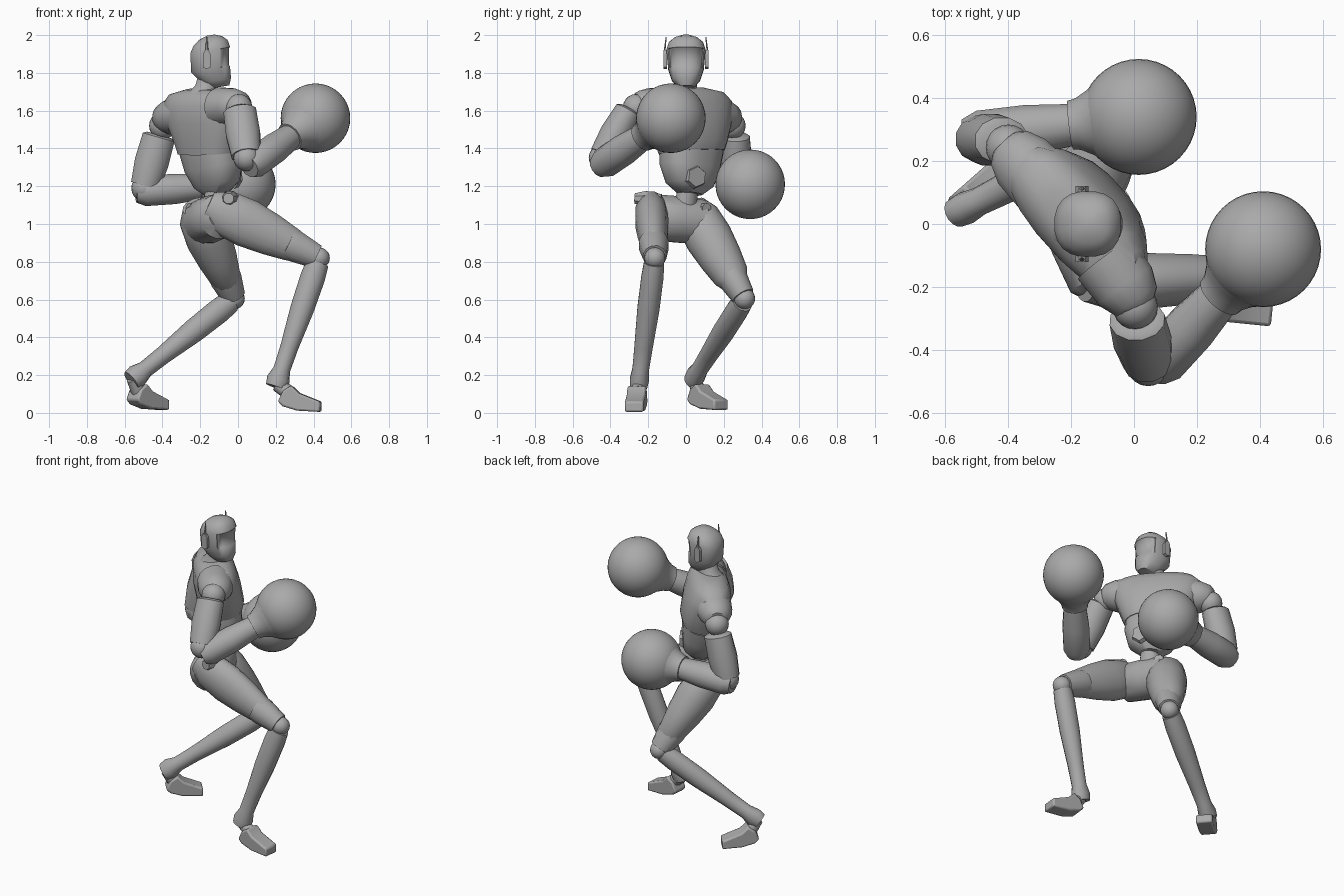
import bpy
import bmesh
from math import sin, cos, pi, radians, copysign
from mathutils import Vector

default_cube = bpy.data.objects.get("Cube")
if default_cube:
    bpy.data.objects.remove(default_cube, do_unlink=True)

grey = bpy.data.materials.new("plain grey")
grey.use_nodes = True
grey.diffuse_color = (0.4, 0.4, 0.4, 1)
grey.node_tree.nodes["Principled BSDF"].inputs["Base Color"].default_value = grey.diffuse_color


def finish(name, bm, angle=40):
    """Turn a bmesh into a named, shaded object."""
    bmesh.ops.recalc_face_normals(bm, faces=bm.faces)
    mesh = bpy.data.meshes.new(name)
    bm.to_mesh(mesh)
    bm.free()
    mesh.materials.append(grey)
    obj = bpy.data.objects.new(name, mesh)
    bpy.context.collection.objects.link(obj)
    bpy.ops.object.select_all(action='DESELECT')
    obj.select_set(True)
    bpy.context.view_layer.objects.active = obj
    bpy.ops.object.shade_smooth_by_angle(angle=radians(angle))
    return obj


def loft_mesh(rings, hint, sides=16, power=1.0):
    """Skin a row of ellipses: each ring is (centre, half width, half depth)."""
    bm = bmesh.new()
    axis = (Vector(rings[-1][0]) - Vector(rings[0][0])).normalized()
    hint = Vector(hint)
    u = (hint - axis * hint.dot(axis)).normalized()
    v = axis.cross(u)
    loops = []
    for centre, wide, deep in rings:
        loop = []
        for i in range(sides):
            a = 2 * pi * (i + 0.5) / sides
            c = copysign(abs(cos(a)) ** power, cos(a))
            s = copysign(abs(sin(a)) ** power, sin(a))
            loop.append(bm.verts.new(Vector(centre) + u * wide * c + v * deep * s))
        loops.append(loop)
    for low, high in zip(loops, loops[1:]):
        for i in range(sides):
            j = (i + 1) % sides
            bm.faces.new((low[i], low[j], high[j], high[i]))
    bm.faces.new(loops[0])
    bm.faces.new(loops[-1])
    return bm


def loft(name, rings, hint, **options):
    return finish(name, loft_mesh(rings, hint, **options))


def limb(name, start, end, sections, hint=(0, 1, 0), **options):
    """Straight tapered part; sections are (fraction, half width, half depth)."""
    start, end = Vector(start), Vector(end)
    return loft(name, [(start.lerp(end, t), a, b) for t, a, b in sections], hint, **options)


def ball(name, centre, radius, segments=20):
    bm = bmesh.new()
    bmesh.ops.create_uvsphere(bm, u_segments=segments, v_segments=segments // 2, radius=radius)
    bmesh.ops.translate(bm, verts=bm.verts, vec=centre)
    return finish(name, bm)


def prism(name, origin, forward, outline, width):
    """Extrude a side outline of (forward, up) points across its width."""
    origin, forward = Vector(origin), Vector(forward).normalized()
    across = forward.cross(Vector((0, 0, 1)))
    bm = bmesh.new()
    base = [bm.verts.new(origin + forward * f + Vector((0, 0, h)) - across * width / 2)
            for f, h in outline]
    face = bm.faces.new(base)
    moved = bmesh.ops.extrude_face_region(bm, geom=[face])["geom"]
    bmesh.ops.translate(bm, vec=across * width,
                        verts=[g for g in moved if isinstance(g, bmesh.types.BMVert)])
    return finish(name, bm, 25)


# Torso: turned and tilted chest, abdomen and waist
lateral = Vector((0.65, -0.75, 0.13))
belly_facing = Vector((0.88, 0.47, 0))


def body(name, rows, power):
    rings = [((x, y, z), wide, deep) for x, y, z, wide, deep in rows]
    return loft(name, rings, lateral, sides=20, power=power)


body("chest", [(-0.15, 0.03, 1.38, 0.19, 0.13), (-0.15, 0.03, 1.43, 0.21, 0.14),
               (-0.17, 0.02, 1.55, 0.26, 0.14), (-0.18, 0.01, 1.64, 0.28, 0.125),
               (-0.18, 0, 1.69, 0.24, 0.1), (-0.18, 0, 1.715, 0.12, 0.06)], 0.8)
body("abdomen", [(-0.11, 0.02, 1.16, 0.07, 0.055), (-0.11, 0.02, 1.21, 0.135, 0.1),
                 (-0.13, 0.02, 1.3, 0.172, 0.12), (-0.15, 0.03, 1.4, 0.185, 0.125)], 0.8)
body("waist", [(-0.13, -0.01, 1.02, 0.07, 0.06), (-0.12, 0.01, 1.2, 0.055, 0.05)], 1)
plate = Vector((-0.11, 0, 1.25)) + belly_facing * 0.1
limb("belly_plate", plate, plate + belly_facing * 0.025, [(0, 0.065, 0.065), (1, 0.055, 0.055)],
     hint=lateral, sides=6)
limb("neck", (-0.18, 0, 1.67), (-0.15, 0, 1.8), [(0, 0.09, 0.09), (0.4, 0.06, 0.06), (1, 0.055, 0.055)])

# Head with a shallow sunken visor
head_rows = [(1.725, -0.1, 0.045, 0.055), (1.76, -0.115, 0.075, 0.08), (1.82, -0.145, 0.095, 0.105),
             (1.92, -0.147, 0.105, 0.108), (1.96, -0.145, 0.092, 0.092),
             (1.985, -0.145, 0.062, 0.062), (2.0, -0.145, 0.02, 0.02)]
head = loft_mesh([((x, 0, z), wide, deep) for z, x, wide, deep in head_rows],
                 (0, 1, 0), sides=20, power=0.85)
bmesh.ops.recalc_face_normals(head, faces=head.faces)
visor = [f for f in head.faces
         if f.normal.x > 0.45 and 1.83 < f.calc_center_median().z < 1.91]
bmesh.ops.inset_region(head, faces=visor, thickness=0.004, depth=-0.005)
finish("head", head, 55)

# Ear pods and aerials
for side, label in ((1, "left"), (-1, "right")):
    pod = [(-0.02, 0.01), (-0.02, 0.08), (-0.01, 0.1), (0.01, 0.1), (0.02, 0.08), (0.02, 0.01), (0, 0)]
    prism(label + "_ear_pod", (-0.165, side * 0.11, 1.82), (1, 0, 0), pod, 0.02)
    limb(label + "_aerial", (-0.165, side * 0.115, 1.9), (-0.165, side * 0.105, 1.99),
         [(0, 0.006, 0.01), (1, 0.003, 0.003)], sides=6)

# Arms and round gloves
arms = {
    "right": dict(shoulder=(0, -0.235, 1.63), sleeve=(0.01, -0.305, 1.595), elbow=(0.045, -0.445, 1.35),
                  fore=(0.09, -0.43, 1.325), glove=(0.41, -0.08, 1.56)),
    "left": dict(shoulder=(-0.385, 0.23, 1.56), sleeve=(-0.42, 0.265, 1.46), elbow=(-0.495, 0.27, 1.19),
                 fore=(-0.49, 0.28, 1.175), glove=(0.015, 0.34, 1.21)),
}
for label, arm in arms.items():
    inner = Vector((-0.18, 0.01, 1.6)).lerp(Vector(arm["shoulder"]), 0.5)
    limb(label + "_shoulder", inner, arm["shoulder"],
         [(0, 0.11, 0.11), (0.7, 0.095, 0.105), (1.1, 0.075, 0.08), (1.25, 0.05, 0.05)], hint=(0, 0, 1))
    ball(label + "_shoulder_joint", Vector(arm["shoulder"]).lerp(Vector(arm["sleeve"]), 0.4), 0.072)
    limb(label + "_upper_arm", arm["sleeve"], arm["elbow"],
         [(-0.04, 0.06, 0.07), (0, 0.075, 0.09), (0.5, 0.085, 0.094), (0.95, 0.075, 0.08)], sides=12)
    ball(label + "_elbow", arm["elbow"], 0.07)
    limb(label + "_forearm", arm["fore"], arm["glove"],
         [(-0.1, 0.06, 0.06), (0, 0.083, 0.083), (0.3, 0.083, 0.083), (0.62, 0.067, 0.067)], sides=12)
    limb(label + "_glove_cuff", arm["fore"], arm["glove"],
         [(0.57, 0.078, 0.078), (0.62, 0.083, 0.083), (0.7, 0.105, 0.105), (0.8, 0.15, 0.15)], sides=24)
    ball(label + "_glove", arm["glove"], 0.184, 40)

# Pelvis and raised hip crests
limb("pelvis", (-0.1, -0.18, 1.04), (-0.19, 0.08, 1.01),
     [(-0.15, 0.07, 0.07), (0, 0.12, 0.11), (0.5, 0.125, 0.125), (1, 0.12, 0.115), (1.15, 0.07, 0.07)],
     hint=(0, 0, 1))
limb("right_hip_crest", (-0.05, -0.27, 1.135), (-0.03, -0.13, 1.13),
     [(0, 0.03, 0.03), (0.4, 0.045, 0.05), (1, 0.03, 0.03)], hint=(0, 0, 1), sides=8)
limb("left_hip_crest", (-0.26, 0.0, 1.08), (-0.1, 0.11, 1.08),
     [(0, 0.03, 0.03), (0.5, 0.03, 0.05), (1, 0.03, 0.03)], hint=(0, 0, 1), sides=8)

# Legs: thigh, knee guard, knee ball, shin and ankle
legs = {
    "right": dict(hip=(-0.08, -0.185, 1.065), knee=(0.43, -0.165, 0.82), ankle=(0.205, -0.25, 0.15),
                  heel=(0.265, -0.257, 0.11), wide=0.85, deep=1.06),
    "left": dict(hip=(-0.2, 0.06, 1.03), knee=(-0.02, 0.31, 0.605), ankle=(-0.555, 0.04, 0.18),
                 heel=(-0.525, 0.07, 0.11), wide=1.2, deep=1),
}
for label, leg in legs.items():
    w, d = leg["wide"], leg["deep"]
    limb(label + "_thigh", leg["hip"], leg["knee"],
         [(-0.15, 0.07 * w, 0.07 * d), (0, 0.1 * w, 0.115 * d), (0.25, 0.105 * w, 0.123 * d),
          (0.5, 0.095 * w, 0.107 * d), (0.72, 0.08 * w, 0.085 * d), (0.85, 0.06, 0.07)])
    limb(label + "_knee_guard", leg["hip"], leg["knee"],
         [(0.68, 0.08, 0.086), (0.75, 0.08, 0.087), (0.97, 0.063, 0.066)], sides=12)
    ball(label + "_knee", leg["knee"], 0.056)
    limb(label + "_shin", leg["knee"], leg["ankle"],
         [(0.04, 0.055, 0.06), (0.15, 0.06, 0.066), (0.4, 0.06, 0.063), (0.7, 0.05, 0.048),
          (0.88, 0.045, 0.045), (0.96, 0.052, 0.062), (1.02, 0.047, 0.055)], sides=14)
    limb(label + "_ankle", leg["ankle"], leg["heel"], [(0, 0.035, 0.035), (1, 0.04, 0.04)], sides=10)

# Feet: wedge shoes
shoe = [(-0.07, 0.06), (-0.045, 0.115), (0, 0.145), (0.04, 0.105), (0.14, 0.065),
        (0.155, 0.06), (0.155, 0.005), (0.03, 0.012), (-0.045, 0.035)]
for label, spot, forward in (("right", (0.285, -0.26, 0), (1, -0.1, 0)),
                             ("left", (-0.51, 0.085, 0.01), (0.75, 0.66, 0))):
    foot = prism(label + "_foot", spot, forward, shoe, 0.1)
    soft = foot.modifiers.new("soft_edges", 'BEVEL')
    soft.width = 0.01
    soft.segments = 2
